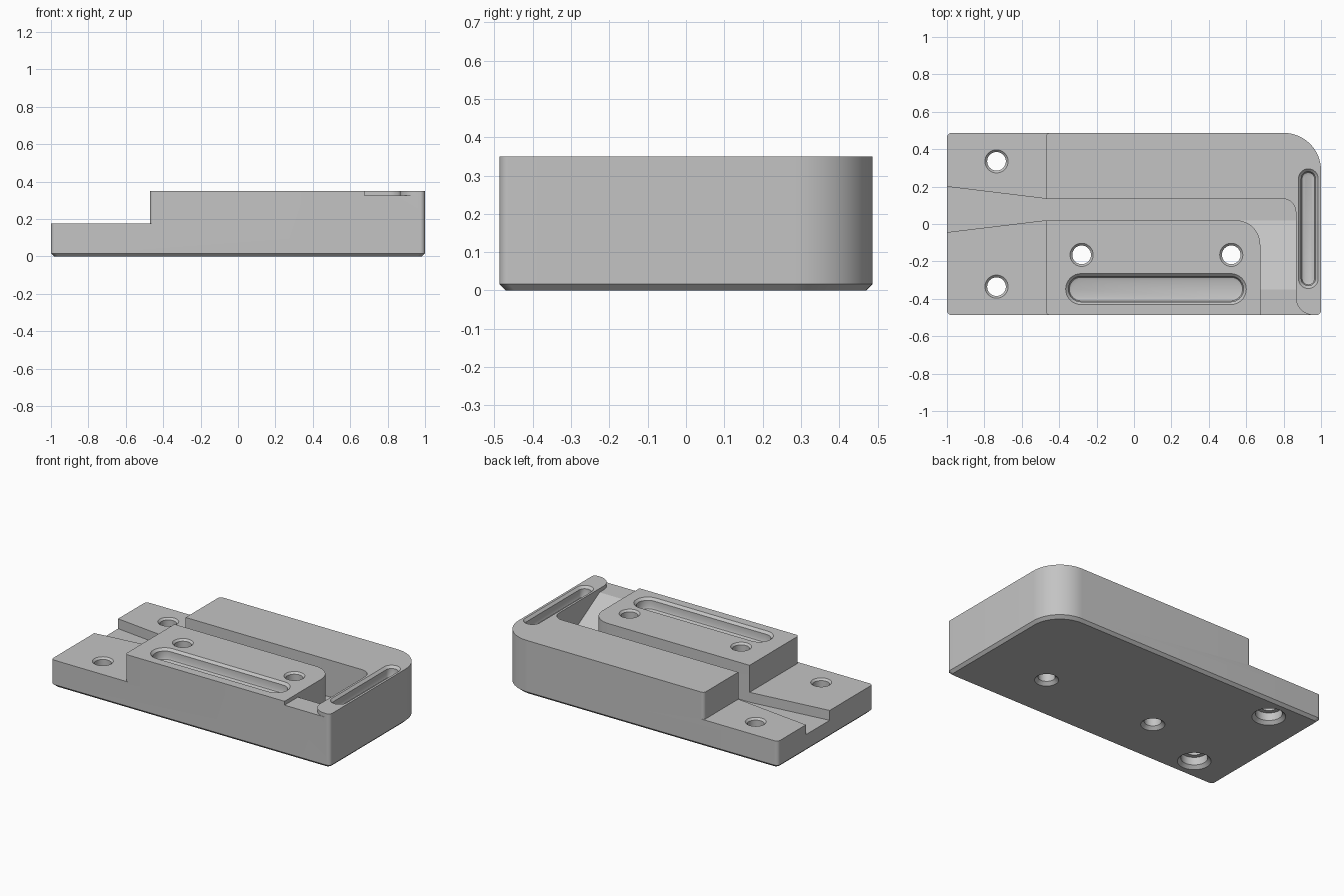
import bpy, bmesh, math
from mathutils import Vector

cube = bpy.data.objects.get("Cube")
if cube:
    bpy.data.objects.remove(cube, do_unlink=True)

HALF_Y, TOP, STEP, FLOOR, LEDGE = 0.487, 0.35, 0.175, 0.111, 0.325

grey = bpy.data.materials.new("plain grey")
grey.use_nodes = True
grey.diffuse_color = (0.55, 0.55, 0.55, 1)
grey.node_tree.nodes["Principled BSDF"].inputs["Base Color"].default_value = (0.55, 0.55, 0.55, 1)


def rounded(corners, segments=12):
    """Outline from (x, y, radius) corners, with each corner filleted."""
    outline = []
    for i, (x, y, r) in enumerate(corners):
        p = Vector((x, y))
        if r == 0:
            outline.append(p)
            continue
        a = (Vector(corners[i - 1][:2]) - p).normalized()
        b = (Vector(corners[(i + 1) % len(corners)][:2]) - p).normalized()
        half = a.angle(b) / 2
        centre = p + (a + b).normalized() * r / math.sin(half)
        start = p + a * r / math.tan(half) - centre
        end = p + b * r / math.tan(half) - centre
        turn = math.atan2(start.x * end.y - start.y * end.x, start.dot(end))
        for k in range(segments + 1):
            t = turn * k / segments
            c, s = math.cos(t), math.sin(t)
            outline.append(centre + Vector((start.x * c - start.y * s, start.x * s + start.y * c)))
    return outline


def stadium(x, y, dx, dy, r, steps=16):
    """Capsule outline; a circle when dx and dy are zero."""
    pts = []
    turn = math.pi / 2 if dy else 0
    reach = Vector((dx, dy))
    for side in (1, -1):
        for k in range(steps + 1):
            if reach.length == 0 and k == steps:
                continue
            t = -math.pi / 2 + math.pi * k / steps + turn + (math.pi if side < 0 else 0)
            pts.append(Vector((x, y)) + side * reach + r * Vector((math.cos(t), math.sin(t))))
    return pts


def loft(name, layers):
    """Closed solid through stacked (z, outline) layers."""
    bm = bmesh.new()
    rings = [[bm.verts.new((p.x, p.y, z)) for p in outline] for z, outline in layers]
    bm.faces.new(rings[0])
    bm.faces.new(rings[-1])
    for low, high in zip(rings, rings[1:]):
        for i in range(len(low)):
            j = (i + 1) % len(low)
            bm.faces.new((low[i], low[j], high[j], high[i]))
    bmesh.ops.recalc_face_normals(bm, faces=bm.faces)
    mesh = bpy.data.meshes.new(name)
    bm.to_mesh(mesh)
    bm.free()
    mesh.materials.append(grey)
    obj = bpy.data.objects.new(name, mesh)
    bpy.context.collection.objects.link(obj)
    return obj


def cut(target, cutters):
    """Subtract the cutters, bake the result and remove them."""
    for c in cutters:
        c.hide_render = True
        mod = target.modifiers.new("cut", "BOOLEAN")
        mod.operation, mod.solver, mod.object = "DIFFERENCE", "EXACT", c
    graph = bpy.context.evaluated_depsgraph_get()
    baked = bpy.data.meshes.new_from_object(target.evaluated_get(graph))
    target.modifiers.clear()
    target.data = baked
    for c in cutters:
        bpy.data.objects.remove(c, do_unlink=True)


# Main block with one large rounded corner and a chamfered underside
plan = rounded([(-1, -HALF_Y, .025), (1, -HALF_Y, .025), (1, HALF_Y, .2), (-1, HALF_Y, .025)], 16)
inset = [Vector((p.x * .983, p.y * .965)) for p in plan]
body = loft("clamp_body", [(0, inset), (.017, plan), (TOP, plan)])

# Lowered mounting end, leaving rounded corners on the raised part
step = loft("step_cutter", [(z, rounded([
    (-1.2, -.6, 0), (-.449, -.6, 0), (-.449, -HALF_Y, 0), (-.47, -HALF_Y, .02),
    (-.47, HALF_Y, .02), (-.449, HALF_Y, 0), (-.449, .6, 0), (-1.2, .6, 0)], 6))
    for z in (STEP, .6)])

# Flared channel that turns to the front
channel = loft("channel_cutter", [(z, rounded([
    (-1.1, -.056, 0), (-.47, .02, 0), (.675, .02, .13), (.675, -.6, 0),
    (.961, -.6, 0), (.961, -HALF_Y, 0), (.865, -HALF_Y, .095),
    (.865, .135, .07), (-.47, .135, 0), (-1.1, .212, 0)]))
    for z in (FLOOR, .6)])

# Ramp and front ledge kept inside the channel
ramp = loft("ramp", [(z, [Vector(p) for p in (
    (.02, 0), (.02, FLOOR), (-.35, LEDGE), (-.7, LEDGE), (-.7, 0))]) for z in (.5, 1.1)])
for v in ramp.data.vertices:
    v.co = v.co.zxy
cut(channel, [ramp])


# Screw holes with chamfered rims, wider below at the mounting end
def hole(x, y, top, counterbore):
    wide, depth = (.078, .07) if counterbore else (.05, .04)
    layers = [(-.02, wide + .04), (.02, wide)]
    if counterbore:
        layers += [(depth, wide), (depth, .05)]
    layers += [(top - .012, .05), (top + .02, .082)]
    return loft("hole_cutter", [(z, stadium(x, y, 0, 0, r)) for z, r in layers])


holes = [hole(-.735, s * .335, STEP, True) for s in (1, -1)]
holes += [hole(x, -.165, TOP, False) for x in (-.28, .52)]


# Closed slots with chamfered rim and softened floor
def slot(x, y, dx, dy, r):
    layers = [(TOP + .02, r + .02), (TOP - .015, r - .015), (TOP - .055, r - .015),
              (TOP - .067, r - .02), (TOP - .072, r - .032)]
    return loft("slot_cutter", [(z, stadium(x, y, dx, dy, q)) for z, q in layers])


slots = [slot(.1175, -.348, .4, 0, .083), slot(.932, -.025, 0, .267, .053)]

cut(body, [step, channel] + holes + slots)

# Smooth the rounded walls and keep the edges crisp
bpy.ops.object.select_all(action="DESELECT")
body.select_set(True)
bpy.context.view_layer.objects.active = body
bpy.ops.object.shade_smooth_by_angle(angle=math.radians(25))
